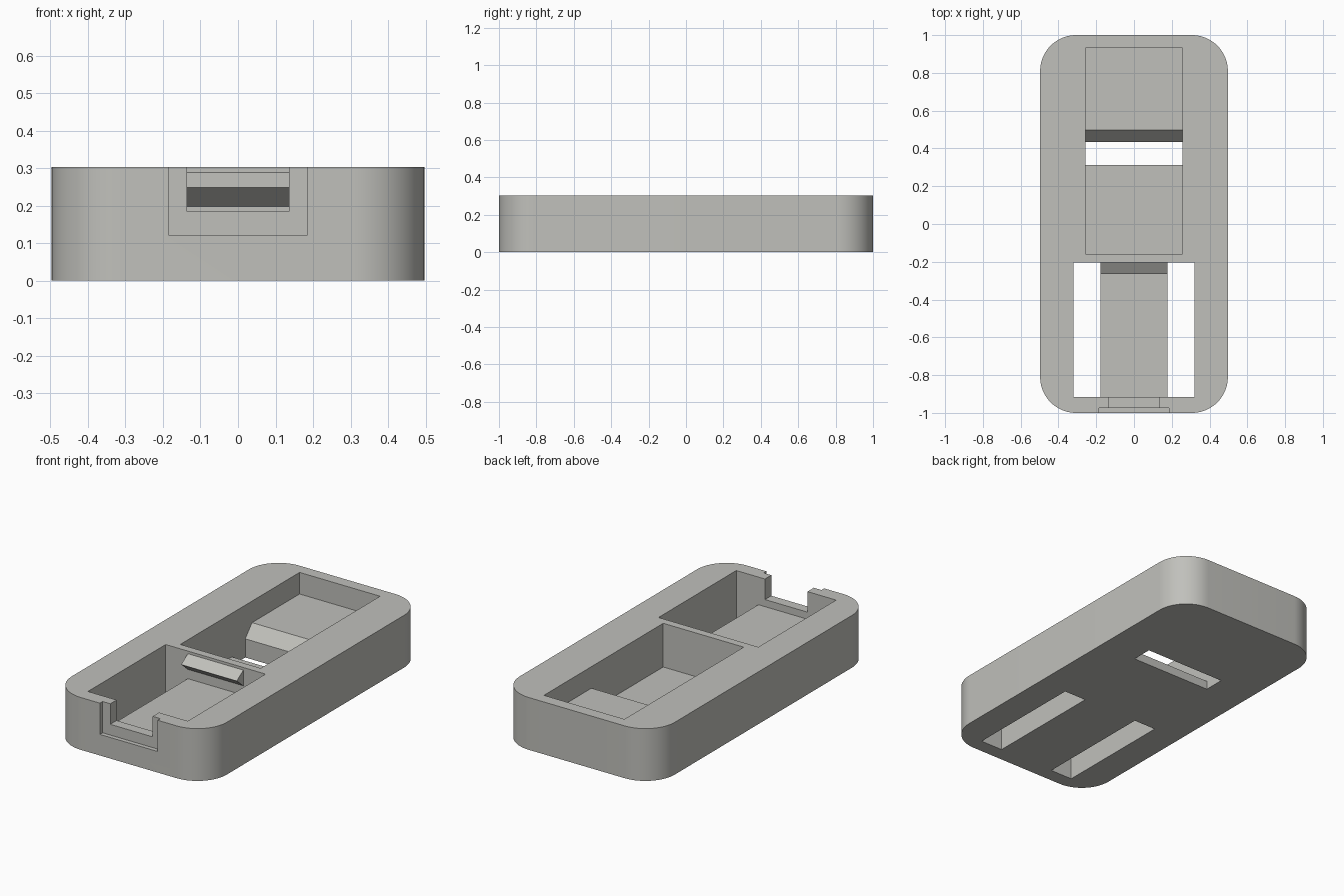
import bpy, bmesh, math

if "Cube" in bpy.data.objects:
    bpy.data.objects.remove(bpy.data.objects["Cube"])

H = 0.303  # overall height

grey = bpy.data.materials.new("light grey")
grey.diffuse_color = (0.53, 0.53, 0.50, 1)
grey.use_nodes = True
grey.node_tree.nodes["Principled BSDF"].inputs["Base Color"].default_value = grey.diffuse_color


def prism(name, profile, axis, lo, hi):
    """Extrude a 2D profile along an axis: X uses (y, z), Y uses (x, z), Z uses (x, y)."""
    place = {"X": lambda a, b, t: (t, a, b),
             "Y": lambda a, b, t: (a, t, b),
             "Z": lambda a, b, t: (a, b, t)}[axis]
    bm = bmesh.new()
    rings = [[bm.verts.new(place(a, b, t)) for a, b in profile] for t in (lo, hi)]
    n = len(profile)
    bm.faces.new(rings[0])
    bm.faces.new(rings[1])
    for i in range(n):
        j = (i + 1) % n
        bm.faces.new((rings[0][i], rings[0][j], rings[1][j], rings[1][i]))
    bmesh.ops.recalc_face_normals(bm, faces=bm.faces)
    mesh = bpy.data.meshes.new(name)
    bm.to_mesh(mesh)
    bm.free()
    mesh.materials.append(grey)
    obj = bpy.data.objects.new(name, mesh)
    bpy.context.collection.objects.link(obj)
    return obj


def rect(x, z0, z1):
    return [(-x, z0), (x, z0), (x, z1), (-x, z1)]


# Rounded case body
R, SEG = 0.19, 16
outline = []
for k, (sx, sy) in enumerate([(1, 1), (-1, 1), (-1, -1), (1, -1)]):
    for i in range(SEG + 1):
        a = math.pi / 2 * (k + i / SEG)
        outline.append((sx * (0.497 - R) + R * math.cos(a), sy * (1 - R) + R * math.sin(a)))
body = prism("case_body", outline, "Z", 0, H)

cutters = [
    # Rear pocket: deep floor, through slot, ramp and raised floor
    prism("rear_pocket_cutter",
          [(-0.16, 0.4), (-0.16, 0.05), (0.313, 0.05), (0.313, -0.1), (0.435, -0.1),
           (0.435, 0.108), (0.497, 0.178), (0.932, 0.178), (0.932, 0.4)], "X", -0.258, 0.258),
    # Front pocket: raised centre bar with an open slot on each side
    prism("front_pocket_cutter",
          [(-0.32, 0.4), (-0.32, -0.1), (-0.178, -0.1), (-0.178, 0.143),
           (0.178, 0.143), (0.178, -0.1), (0.32, -0.1), (0.32, 0.4)], "Y", -0.917, -0.205),
    # Notch through the front wall and the wider shallow recess around it
    prism("notch_cutter", rect(0.136, 0.184, 0.4), "Y", -1.1, -0.9),
    prism("recess_cutter", rect(0.185, 0.122, 0.4), "Y", -1.1, -0.975),
]

bpy.context.view_layer.objects.active = body
body.select_set(True)
for c in cutters:
    c.hide_render = True
    mod = body.modifiers.new(c.name, "BOOLEAN")
    mod.operation = "DIFFERENCE"
    mod.solver = "EXACT"
    mod.object = c
    bpy.ops.object.modifier_apply(modifier=mod.name)
    bpy.data.objects.remove(c)
bpy.ops.object.shade_smooth_by_angle(angle=math.radians(30))

# Wedge-shaped retaining catch on the divider wall
prism("retaining_catch", [(-0.205, 0.197), (-0.266, 0.248), (-0.205, 0.288)], "X", -0.178, 0.178)
